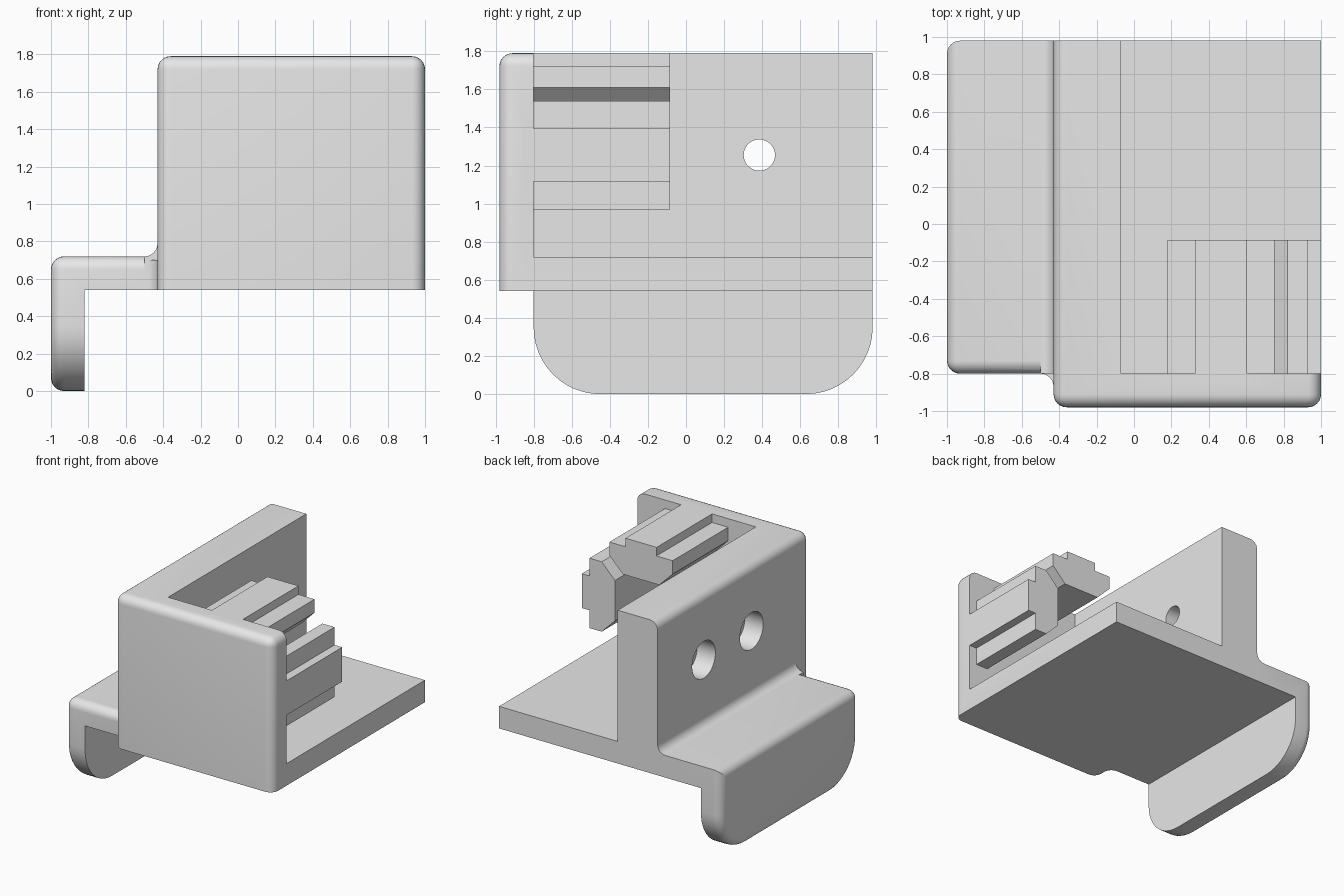
import bpy, bmesh, math
from mathutils import Vector

old = bpy.data.objects.get("Cube")
if old:
    bpy.data.objects.remove(old, do_unlink=True)

grey = bpy.data.materials.new("plain grey")
grey.use_nodes = True
colour = (0.8, 0.8, 0.8, 1)
grey.diffuse_color = colour
grey.node_tree.nodes["Principled BSDF"].inputs["Base Color"].default_value = colour

R = 0.07                                  # edge rounding
LEFT, OUT, BACK = -0.43, -1.0, 0.98       # wall face, lip face, rear face
FLOOR, DECK, TOP = 0.54, 0.72, 1.79       # heights
FRONT, STEP = -0.98, -0.8                 # front wall outside and inside


def prism(name, profile, axis, start, end, rounded=None):
    """Extrude a 2D profile along an axis; round edges picked by a rule."""
    def place(p, t):
        p = list(p)
        p.insert("xyz".index(axis), t)
        return Vector(p)
    bm = bmesh.new()
    face = bm.faces.new([bm.verts.new(place(p, start)) for p in profile])
    ext = bmesh.ops.extrude_face_region(bm, geom=[face])
    verts = [g for g in ext["geom"] if isinstance(g, bmesh.types.BMVert)]
    bmesh.ops.translate(bm, verts=verts, vec=place((0, 0), end - start))
    bmesh.ops.recalc_face_normals(bm, faces=bm.faces)
    if rounded:
        edges = [e for e in bm.edges if rounded(*(v.co for v in e.verts))]
        bmesh.ops.bevel(bm, geom=edges, offset=R, segments=6, profile=0.5,
                        affect='EDGES', clamp_overlap=True)
    mesh = bpy.data.meshes.new(name)
    bm.to_mesh(mesh)
    bm.free()
    mesh.materials.append(grey)
    obj = bpy.data.objects.new(name, mesh)
    bpy.context.collection.objects.link(obj)
    return obj


def rect(a0, a1, b0, b1):
    return [(a0, b0), (a1, b0), (a1, b1), (a0, b1)]


def arc(ca, cb, r, deg0, deg1, n):
    steps = [math.radians(deg0 + (deg1 - deg0) * i / n) for i in range(n + 1)]
    return [(ca + r * math.cos(t), cb + r * math.sin(t)) for t in steps]


def combine(target, other, operation):
    mod = target.modifiers.new(operation.lower(), 'BOOLEAN')
    mod.operation, mod.object, mod.solver = operation, other, 'EXACT'
    bpy.context.view_layer.objects.active = target
    bpy.ops.object.modifier_apply(modifier=mod.name)
    bpy.data.objects.remove(other, do_unlink=True)


def both(a, b, i, value):
    return abs(a[i] - value) < 1e-4 and abs(b[i] - value) < 1e-4


# Main block: rounded at the top sides and around the front face
def block_edges(a, b):
    sides = both(a, b, 0, LEFT) or both(a, b, 0, 1)
    return ((sides and (both(a, b, 1, FRONT) or both(a, b, 2, TOP)))
            or (both(a, b, 1, FRONT) and both(a, b, 2, TOP)))


bracket = prism("bracket", rect(LEFT, 1, FRONT, BACK), "z", FLOOR, TOP, block_edges)
cavity = prism("cavity", rect(-0.07, 1.5, STEP, 1.5), "z", DECK, 2.2)
combine(bracket, cavity, 'DIFFERENCE')

# Side shelf with a hanging lip whose lower corners are round
CR = 0.35
lip_profile = ([(BACK, DECK), (STEP, DECK)]
               + arc(STEP + CR, CR, CR, 180, 270, 12)
               + arc(BACK - CR, CR, CR, 270, 360, 12))


def lip_edges(a, b):
    return both(a, b, 0, OUT) or (both(a, b, 1, STEP) and both(a, b, 2, DECK))


lip = prism("lip", lip_profile, "x", OUT, -0.2, lip_edges)
combine(lip, prism("under", rect(-0.82, 0.5, -1.5, 1.5), "z", -0.5, FLOOR), 'DIFFERENCE')
combine(bracket, lip, 'UNION')

# Hollow fillets where the shelf meets the wall
deep = 0.03
shelf_fillet = prism("shelf_fillet",
                     arc(LEFT - R, DECK + R, R, 270, 360, 6)
                     + [(LEFT + deep, DECK + R), (LEFT + deep, DECK - deep),
                        (LEFT - R, DECK - deep)], "y", STEP, BACK)
combine(bracket, shelf_fillet, 'UNION')
corner_fillet = prism("corner_fillet",
                      arc(LEFT - R, STEP - R, R, 90, 0, 6)
                      + [(LEFT + deep, STEP - R), (LEFT + deep, STEP + R),
                         (LEFT - R, STEP + R)], "z", FLOOR, DECK - 0.02)
combine(bracket, corner_fillet, 'UNION')

# Two counterbored screw holes through the wall
MID_X, MID_Z = 0.465, 1.255
for y in (0.385, -0.23):
    for radius, end in ((0.082, 0.1), (0.15, LEFT + 0.165)):
        hole = prism("hole", arc(y, MID_Z, radius, 0, 352.5, 47), "x", -0.6, end)
        combine(bracket, hole, 'DIFFERENCE')

# Slot keys: the same T outline, given as (half width, distance from centre)
half = [(0.14, 0.535), (0.14, 0.465), (0.285, 0.465), (0.285, 0.355), (0.165, 0.235)]
outline = half + [(-w, d) for w, d in reversed(half)]
top_key = prism("top_slot_key", [(MID_X + w, MID_Z + d) for w, d in outline],
                "y", STEP - 0.05, -0.085)
side_key = prism("side_slot_key", [(MID_X + d, MID_Z + w) for w, d in outline],
                 "y", STEP - 0.05, -0.085)
for key in (top_key, side_key):
    combine(bracket, key, 'UNION')

bpy.ops.object.select_all(action='DESELECT')
bracket.select_set(True)
bpy.context.view_layer.objects.active = bracket
bpy.ops.object.shade_smooth_by_angle(angle=math.radians(30))
